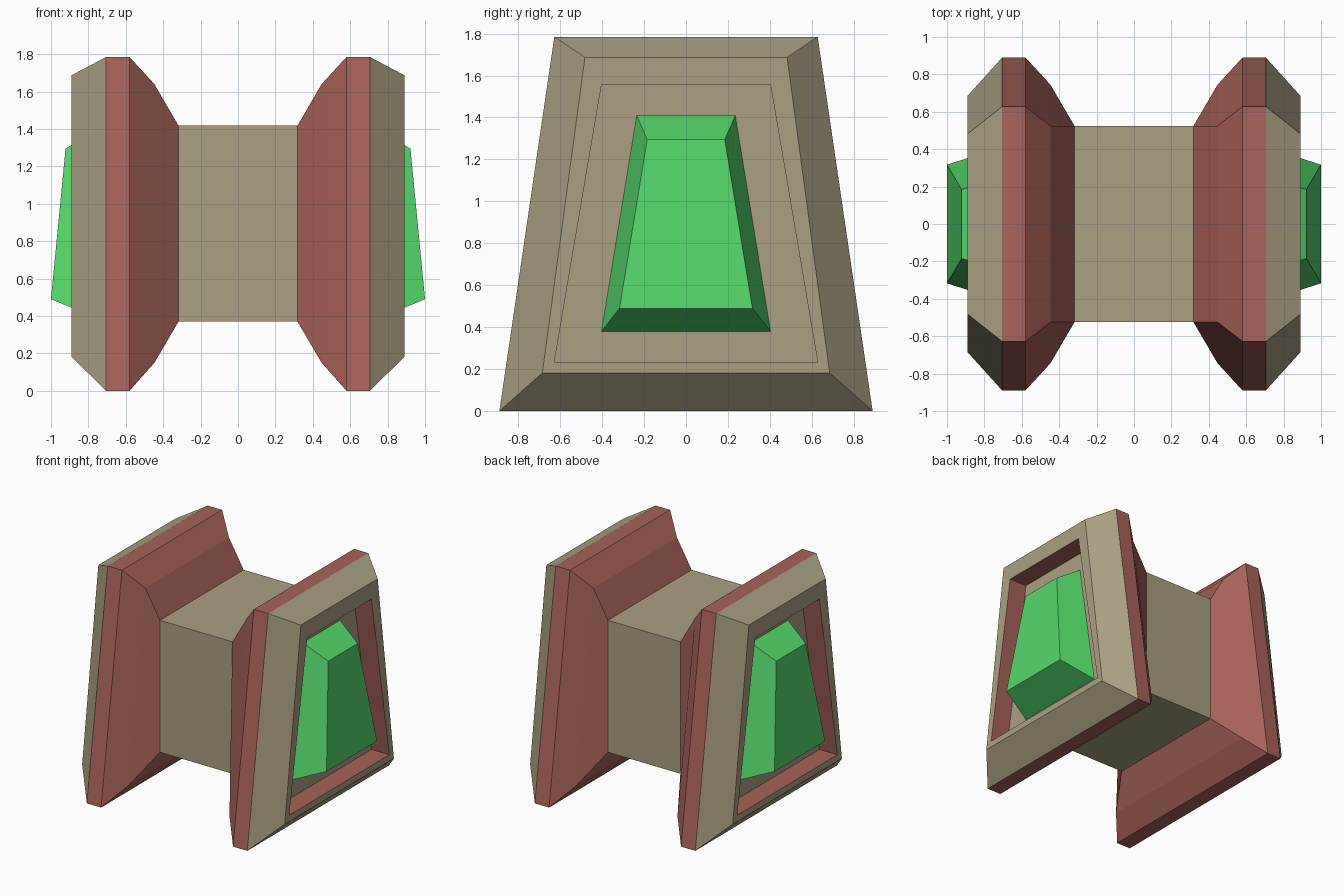
import bpy, bmesh

if "Cube" in bpy.data.objects:
    bpy.data.objects.remove(bpy.data.objects["Cube"])


def material(name, rgb):
    m = bpy.data.materials.new(name)
    m.diffuse_color = (*rgb, 1)
    m.use_nodes = True
    m.node_tree.nodes["Principled BSDF"].inputs["Base Color"].default_value = m.diffuse_color
    return m


TAN = material("tan", (0.40, 0.35, 0.22))
RED = material("red", (0.39, 0.125, 0.10))
GREEN = material("green", (0.09, 0.68, 0.147))


def loft(name, sections, mats, bands, cap=None, mirror=True):
    """Join trapezoid sections (x, bottom half width, top half width, z low, z high).
    bands = material index of each band, cap = material index of the end face."""
    bm = bmesh.new()
    rings = []
    for x, yb, yt, z0, z1 in sections:
        pts = ((-yb, z0), (yb, z0), (yt, z1), (-yt, z1))
        rings.append([bm.verts.new((x, y, z)) for y, z in pts])
    for a, b, mi in zip(rings, rings[1:], bands):
        for i in range(4):
            j = (i + 1) % 4
            bm.faces.new((a[i], a[j], b[j], b[i])).material_index = mi
    if cap is not None:
        bm.faces.new(rings[-1]).material_index = cap
    mesh = bpy.data.meshes.new(name)
    bm.to_mesh(mesh)
    bm.free()
    for m in mats:
        mesh.materials.append(m)
    ob = bpy.data.objects.new(name, mesh)
    bpy.context.collection.objects.link(ob)
    if mirror:
        mod = ob.modifiers.new("mirror", 'MIRROR')
        mod.use_axis[0] = True
        mod.use_mirror_merge = False
    return ob


# square bar joining the two end plates
loft("centre_bar", [(-0.318, 0.525, 0.525, 0.37, 1.418),
                    (0.318, 0.525, 0.525, 0.37, 1.418)], [TAN], [0], mirror=False)

# flared end plates: red flare and edge, tan bevel and rim, red recess walls, tan floor
loft("end_plates", [(0.318, 0.525, 0.525, 0.37, 1.418),
                    (0.447, 0.745, 0.525, 0.15, 1.64),
                    (0.58, 0.89, 0.628, 0.0, 1.785),
                    (0.705, 0.89, 0.628, 0.0, 1.785),
                    (0.89, 0.685, 0.482, 0.182, 1.687),
                    (0.89, 0.628, 0.403, 0.233, 1.555),
                    (0.733, 0.628, 0.403, 0.233, 1.555)],
     [TAN, RED], [1, 1, 1, 0, 0, 1], cap=0)

# green gem on each recess floor, its front face leaning back at the top
bottom_x, top_x = 1.0, 0.922
gem = loft("gems", [(0.733, 0.403, 0.235, 0.38, 1.41),
                    (bottom_x, 0.317, 0.185, 0.49, 1.295)], [GREEN], [0], cap=0)
for v in gem.data.vertices:
    if v.co.x > 0.9 and v.co.z > 1:
        v.co.x = top_x
